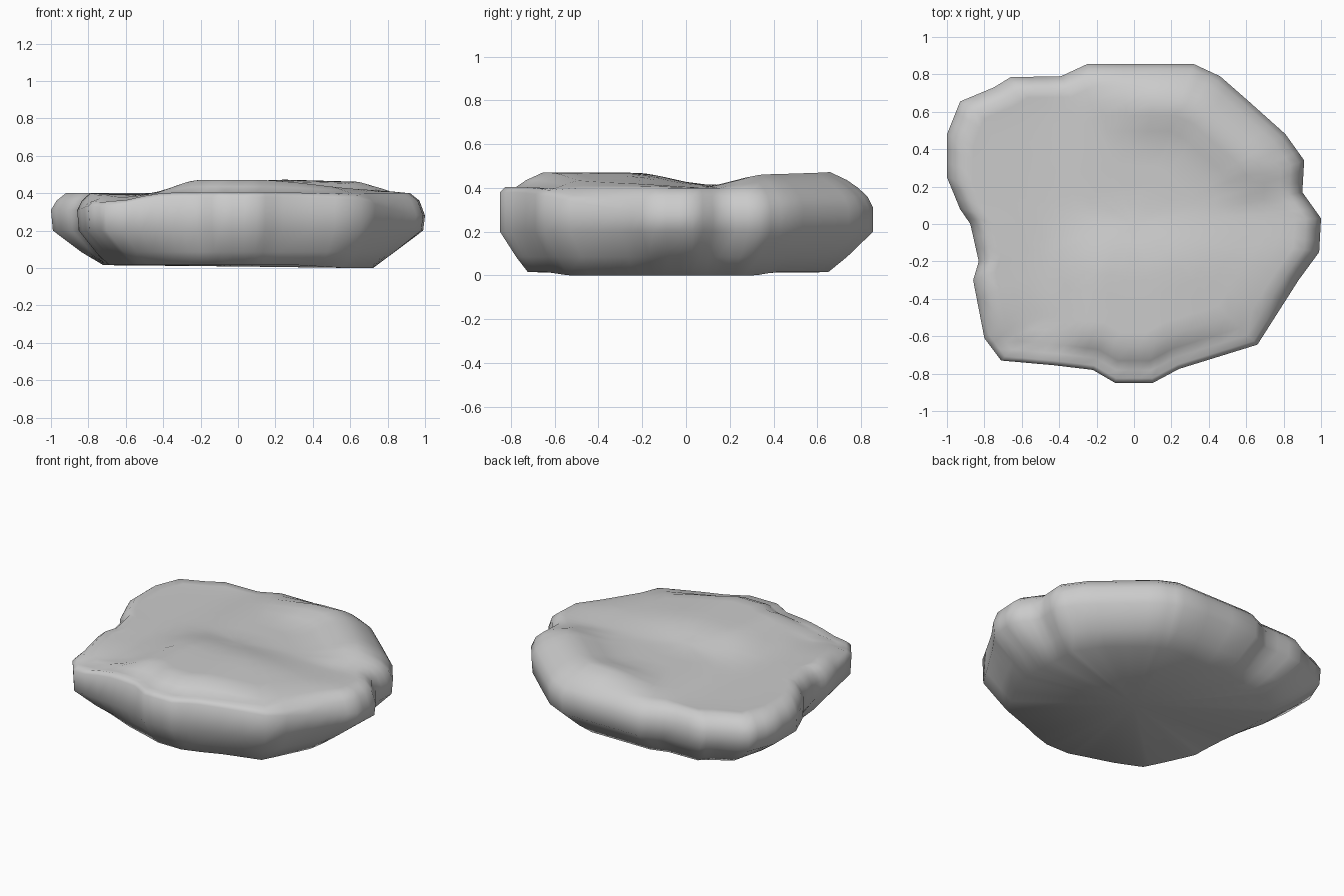
import bpy, bmesh, math

if "Cube" in bpy.data.objects:
    bpy.data.objects.remove(bpy.data.objects["Cube"])

# Rim outline: x, y, inward scale of the underside at that point
OUTLINE = [
    (1.0, .03, .72), (.90, .17, .79), (.91, .34, .78), (.81, .48, .77),
    (.62, .65, .77), (.46, .79, .76), (.32, .855, .76), (-.25, .855, .76),
    (-.39, .79, .78), (-.66, .785, .78), (-.75, .73, .77), (-.93, .655, .75),
    (-1.0, .48, .72), (-1.0, .25, .72), (-.93, .08, .76), (-.875, 0, .80),
    (-.83, -.2, .83), (-.86, -.3, .80), (-.80, -.61, .74), (-.71, -.73, .76),
    (-.43, -.755, .84), (-.22, -.78, .88), (-.10, -.85, .85), (.10, -.85, .85),
    (.24, -.775, .88), (.66, -.645, .84), (.88, -.30, .80), (.99, -.15, .73)]
SUB = 3


def step(v, a, b):
    t = min(1, max(0, (v - a) / (b - a)))
    return t * t * (3 - 2 * t)


def corner(x, y):
    return math.exp(-((x + .68) ** 2 + (y + .68) ** 2) / .03)


def top_height(x, y, f):
    # raised front slab, falling to the right and to the rear
    z = .395 + .075 * step(x, -.5, -.2) * (1 - .7 * step(x, .1, .75)) * (1 - .75 * step(y, -.25, .12))
    # raised lip along the back right
    a = math.degrees(math.atan2(y, x))
    z += .06 * step(f, .45, .76) * step(a, 5, 30) * (1 - step(a, 72, 115))
    return z - .05 * corner(x, y)


# Subdivided outline
pts = []
for i, p in enumerate(OUTLINE):
    q = OUTLINE[(i + 1) % len(OUTLINE)]
    for k in range(SUB):
        pts.append([a + (b - a) * k / SUB for a, b in zip(p, q)])

# Stacked rings from underside to top
bm = bmesh.new()
rings = []


def ring(fn):
    rings.append([bm.verts.new(fn(x, y, s)) for x, y, s in pts])


def base_z(x, y):
    return .015 * (1 - step(x, .3, .6) * (1 - step(y, .3, .42)))


def upper_z(x, y):
    return .31 + .07 * step(-y, .3, .8) - .03 * step(x, .8, 1) - .05 * corner(x, y)


ring(lambda x, y, s: (x * s, y * s, base_z(x * s, y * s)))
ring(lambda x, y, s: (x * (s * .58 + .42), y * (s * .58 + .42), .085))
ring(lambda x, y, s: (x * .99, y, .20))
ring(lambda x, y, s: (x, y, upper_z(x, y)))
ring(lambda x, y, s: (x * .97, y * .97, max(upper_z(x, y) + .025, .36 - .05 * corner(x, y))))
ring(lambda x, y, s: (x * .92, y * .92, .40 - .05 * corner(x, y)))
ring(lambda x, y, s: (x * .86, y * .86,
                      .40 + .5 * (top_height(x * .86, y * .86, .86) - .40)))
for f in (.77, .68, .58, .48, .36, .24, .12):
    ring(lambda x, y, s: (x * f, y * f, top_height(x * f, y * f, f)))

n = len(pts)
for lo, hi in zip(rings, rings[1:]):
    for i in range(n):
        j = (i + 1) % n
        bm.faces.new((lo[i], lo[j], hi[j], hi[i]))

# Close underside and top
bottom = bm.verts.new((0, 0, .008))
centre = bm.verts.new((0, 0, top_height(0, 0, 0)))
for i in range(n):
    j = (i + 1) % n
    bm.faces.new((bottom, rings[0][j], rings[0][i]))
    bm.faces.new((centre, rings[-1][i], rings[-1][j]))
bmesh.ops.recalc_face_normals(bm, faces=bm.faces)
for face in bm.faces:
    face.smooth = True

mesh = bpy.data.meshes.new("flat_rock")
bm.to_mesh(mesh)
bm.free()
rock = bpy.data.objects.new("flat_rock", mesh)
bpy.context.collection.objects.link(rock)
